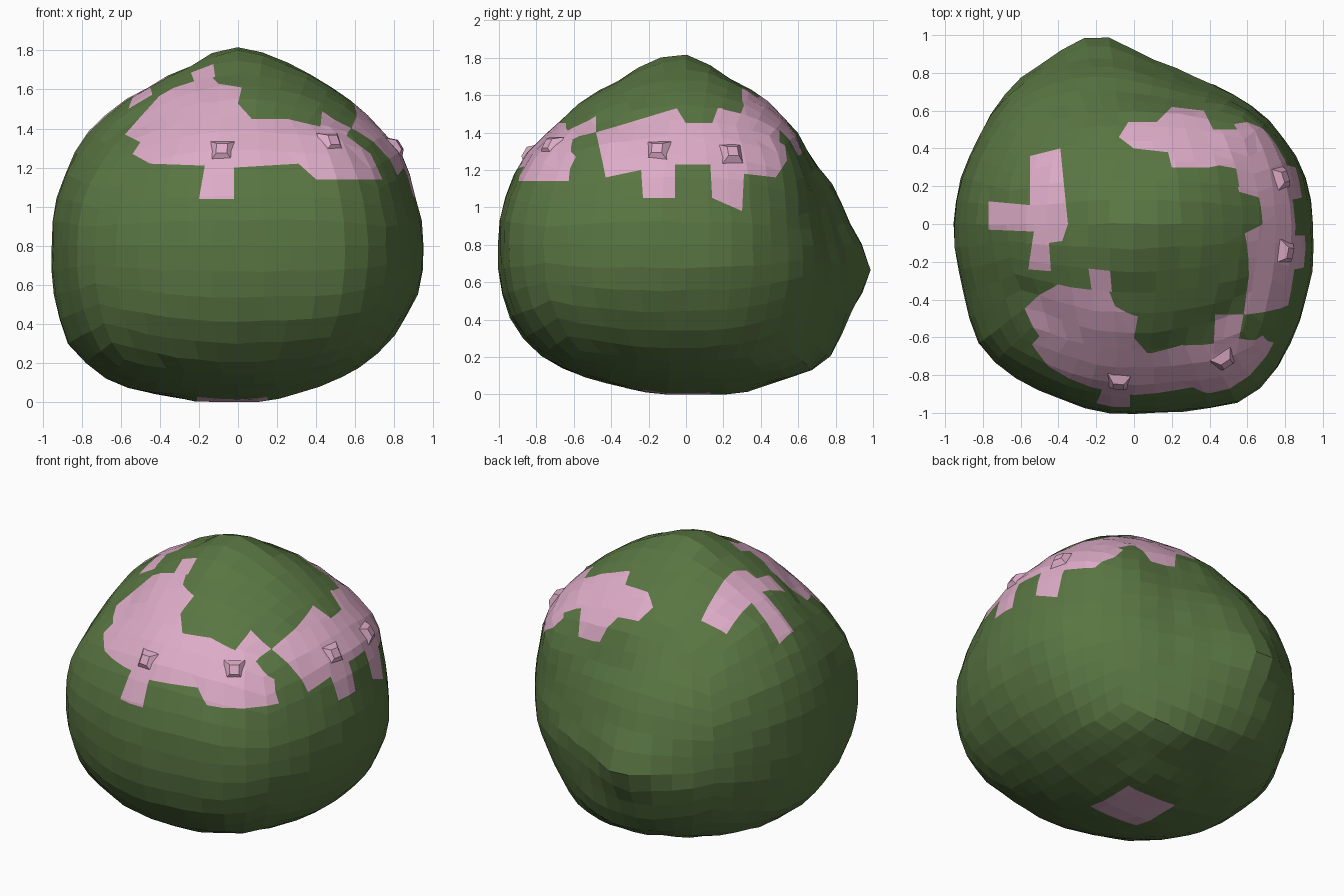
import bpy
import bmesh
import random
from math import atan2, cos, exp, hypot, pi, tan
from mathutils import Matrix, Vector

random.seed(4)
cube = bpy.data.objects.get("Cube")
if cube:
    bpy.data.objects.remove(cube, do_unlink=True)

MID = 0.8   # height of the centre that the body is shaped around
TOP = 1.82
CENTRE = Vector((0, 0, MID))


def make_material(name, color):
    mat = bpy.data.materials.new(name)
    mat.use_nodes = True
    mat.diffuse_color = color
    shader = mat.node_tree.nodes["Principled BSDF"]
    shader.inputs["Base Color"].default_value = color
    shader.inputs["Roughness"].default_value = 0.8
    return mat


green = make_material("moss_green", (0.1, 0.18, 0.055, 1))
pink = make_material("soft_pink", (0.72, 0.41, 0.57, 1))

# Side profiles as (reach, height), from the bottom to the top
front = [(.4, .06), (.77, .2), (.94, .42), (1, .8), (.99, .95), (.86, 1.27),
         (.7, 1.44), (.35, 1.68), (.15, 1.8)]
back = [(.45, .06), (.76, .18), (.88, .44), (.93, .66), (.87, .9), (.68, 1.24),
        (.43, 1.57), (.2, 1.7), (.08, 1.8)]
left = [(.35, .06), (.63, .18), (.8, .34), (.94, .64), (.95, .75), (.91, 1.02),
        (.83, 1.29), (.7, 1.42), (.48, 1.61), (.2, 1.75), (.1, 1.8)]
right = [(.35, .03), (.68, .12), (.88, .3), (.96, .73), (.91, 1.14),
         (.79, 1.36), (.44, 1.63), (.2, 1.74), (.1, 1.8)]

# Widest outline seen from above
outline = [(-.06, .92), (.1, .87), (.3, .78), (.66, .6), (.88, .33), (.95, 0),
           (.93, -.32), (.84, -.61), (.72, -.82), (.59, -.93), (.2, -.99),
           (-.45, -.9), (-.81, -.66), (-.9, -.34), (-.95, 0), (-.84, .42),
           (-.6, .78), (-.34, .92)]

# Local bulges and dents: place, amount, width
lumps = [((-.2, 1, .67), .07, .17),       # blunt point at the back
         ((.62, .54, 1.25), .055, .3),    # back left shoulder
         ((-.58, -.47, 1.37), -.05, .35)]  # front right slope


def polar(points):
    return sorted((atan2(b, a), hypot(a, b)) for a, b in points)


def profile_table(points):
    ends = [(-pi / 2, MID), (pi / 2, TOP - MID)]
    return sorted(polar([(r, z - MID) for r, z in points]) + ends)


def lookup(table, key):
    for (k0, v0), (k1, v1) in zip(table, table[1:]):
        if key <= k1:
            return v0 + (v1 - v0) * (key - k0) / (k1 - k0)
    return table[-1][1]


tables = {}
for label, points in (("front", front), ("back", back), ("left", left), ("right", right)):
    tables[label] = (profile_table(points), max(r for r, z in points))
ring = polar(outline)
ring = [(a - 2 * pi, r) for a, r in ring] + ring + [(a + 2 * pi, r) for a, r in ring]


def surface(direction):
    """Point of the body in a direction from its centre."""
    direction = direction.normalized()
    x, y, z = direction
    turn, rise = atan2(y, x), atan2(z, hypot(x, y))
    side, side_max = tables["left" if x > 0 else "right"]
    face, face_max = tables["back" if y > 0 else "front"]
    w = cos(turn) ** 2
    radius = w * lookup(side, rise) + (1 - w) * lookup(face, rise)
    bulge = lookup(ring, turn) / (w * side_max + (1 - w) * face_max)
    radius *= 1 + (bulge - 1) * max(0, 1 - (rise / .75) ** 2)
    for place, amount, width in lumps:
        gap = ((Vector(place) - CENTRE).normalized() - direction).length
        radius += amount * exp(-(gap / width) ** 2)
    return CENTRE + direction * radius


# Body: an even quad sphere pushed out to the lumpy shape
bm = bmesh.new()
bmesh.ops.create_cube(bm, size=2)
bmesh.ops.subdivide_edges(bm, edges=bm.edges[:], cuts=11, use_grid_fill=True)
for v in bm.verts:
    v.co = surface(Vector([tan(c * pi / 4) for c in v.co]))
    v.co += Vector([random.uniform(-.005, .005) for axis in range(3)])
    v.co.z = max(0, v.co.z)

# Patches: the two projection axes, which faces may be painted, and the border
X, Y, Z = 0, 1, 2
patches = [
    # front band with its wide upper end
    (X, Z, lambda c: c.y < -.3,
     [(-.58, 1.37), (-.4, 1.57), (-.32, 1.63), (-.15, 1.68), (-.1, 1.63),
      (.02, 1.61), (0, 1.53), (.07, 1.45), (.25, 1.45), (.42, 1.41),
      (.56, 1.36), (.68, 1.27), (.74, 1.14), (.4, 1.14), (.31, 1.22),
      (-.02, 1.2), (-.02, 1.04), (-.2, 1.04), (-.17, 1.21), (-.45, 1.22),
      (-.54, 1.27), (-.5, 1.33)]),
    # small square above the front corner
    (X, Y, lambda c: c.z > 1,
     [(.43, -.48), (.58, -.48), (.54, -.69), (.42, -.69)]),
    # band along the left side
    (Y, Z, lambda c: c.x > .5,
     [(-.48, 1.4), (-.43, 1.16), (-.24, 1.2), (-.23, 1.05), (-.06, 1.05),
      (-.06, 1.23), (.13, 1.23), (.14, 1.05), (.3, .98), (.31, 1.18),
      (.48, 1.16), (.54, 1.25), (.52, 1.42), (.31, 1.53), (.17, 1.53),
      (.14, 1.45), (0, 1.45), (-.05, 1.53)]),
    # blob at the back
    (X, Y, lambda c: c.z > 1,
     [(-.08, .46), (-.03, .54), (.12, .54), (.2, .62), (.37, .6), (.42, .5),
      (.64, .5), (.66, .3), (.55, .33), (.4, .3), (.2, .3), (.18, .38),
      (0, .4)]),
    # cross on the right
    (X, Y, lambda c: c.z > 1,
     [(-.55, .36), (-.39, .4), (-.35, 0), (-.38, -.09), (-.45, -.1),
      (-.44, -.25), (-.56, -.24), (-.53, -.04), (-.77, -.03), (-.77, .12),
      (-.55, .1)]),
    # square underneath
    (X, Y, lambda c: c.z < .3,
     [(-.21, -.23), (.15, -.23), (.15, .13), (-.21, .13)]),
]


def inside(u, v, border):
    hit = False
    for (u0, v0), (u1, v1) in zip(border, border[1:] + border[:1]):
        if (v0 > v) != (v1 > v) and u < u0 + (u1 - u0) * (v - v0) / (v1 - v0):
            hit = not hit
    return hit


def cut_along(a, b, start, end, allowed):
    """Split the faces near one straight border piece."""
    lo = [min(p) - .01 for p in zip(start, end)]
    hi = [max(p) + .01 for p in zip(start, end)]

    def near(face):
        us = [v.co[a] for v in face.verts]
        vs = [v.co[b] for v in face.verts]
        return (max(us) > lo[0] and min(us) < hi[0] and max(vs) > lo[1]
                and min(vs) < hi[1] and allowed(face.calc_center_median()))

    faces = [f for f in bm.faces if near(f)]
    geom = set(faces)
    for f in faces:
        geom.update(f.verts, f.edges)
    origin, normal = Vector(), Vector()
    origin[a], origin[b] = start
    normal[a], normal[b] = start[1] - end[1], end[0] - start[0]
    bmesh.ops.bisect_plane(bm, geom=list(geom), dist=.002, plane_co=origin,
                           plane_no=normal.normalized())


for a, b, allowed, border in patches:
    for start, end in zip(border, border[1:] + border[:1]):
        cut_along(a, b, start, end, allowed)
for face in bm.faces:
    c = face.calc_center_median()
    for a, b, allowed, border in patches:
        if allowed(c) and inside(c[a], c[b], border):
            face.material_index = 1


def finish(mesh_data, name, materials):
    bmesh.ops.recalc_face_normals(mesh_data, faces=mesh_data.faces[:])
    mesh = bpy.data.meshes.new(name)
    mesh_data.to_mesh(mesh)
    mesh_data.free()
    for mat in materials:
        mesh.materials.append(mat)
    obj = bpy.data.objects.new(name, mesh)
    bpy.context.collection.objects.link(obj)
    return obj


finish(bm, "lumpy_body", [green, pink])

# Knobs: small blunt four-sided studs along the pink bands
for i, spot in enumerate([(-.08, -.83, 1.28), (.49, -.74, 1.34),
                          (.8, -.15, 1.3), (.8, .25, 1.3)]):
    direction = Vector(spot) - CENTRE
    upright = direction.to_track_quat("Z", "Y").to_matrix()
    knob = bmesh.new()
    bmesh.ops.create_cone(knob, cap_ends=True, segments=4, radius1=.09,
                          radius2=.04, depth=.04)
    bmesh.ops.rotate(knob, verts=knob.verts[:],
                     matrix=upright @ Matrix.Rotation(pi / 4, 3, "Z"))
    stud = finish(knob, f"knob_{i + 1}", [pink])
    stud.location = surface(direction)
